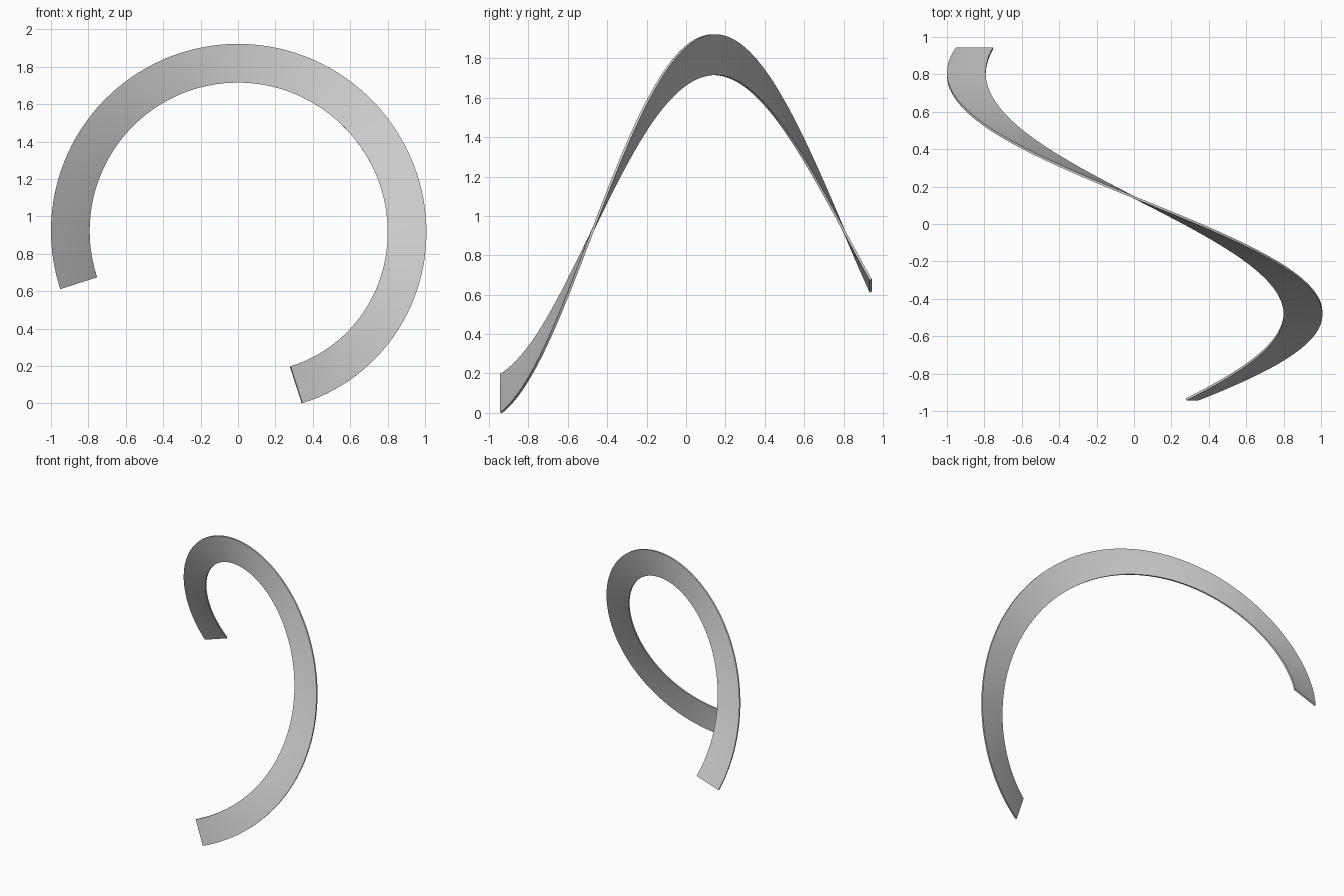
import bpy, bmesh
from math import sin, cos, pi, radians

cube = bpy.data.objects.get("Cube")
if cube:
    bpy.data.objects.remove(cube, do_unlink=True)

STEPS = 96
INNER, OUTER = 0.793, 1.0
AXIS_Z = 0.922
THICKNESS = 0.012

# Plain grey material
grey = bpy.data.materials.new("light grey")
grey.use_nodes = True
colour = (0.6, 0.6, 0.6, 1)
grey.diffuse_color = colour
grey.node_tree.nodes["Principled BSDF"].inputs["Base Color"].default_value = colour


def rung(bm, t):
    """One radial rung of the spiral ribbon, t from 0 (front) to 1 (back)."""
    angle = radians(-72 + 270 * t)
    y = -0.938 + 1.876 * t - 0.047 * sin(pi * t)
    # the front end curls in slightly
    curl = max(0, 1 - t / 0.5) ** 2
    return [bm.verts.new((r * cos(angle) + 0.034 * curl, y,
                          AXIS_Z + r * sin(angle) + 0.03 * curl))
            for r in (INNER, (INNER + OUTER) / 2, OUTER)]


# Three-quarter-turn spiral ribbon
bm = bmesh.new()
rungs = [rung(bm, i / STEPS) for i in range(STEPS + 1)]
for a, b in zip(rungs, rungs[1:]):
    for k in range(2):
        bm.faces.new((a[k], a[k + 1], b[k + 1], b[k]))
bmesh.ops.recalc_face_normals(bm, faces=bm.faces)
mesh = bpy.data.meshes.new("spiral_ribbon")
bm.to_mesh(mesh)
bm.free()
mesh.materials.append(grey)
ribbon = bpy.data.objects.new("spiral_ribbon", mesh)
bpy.context.collection.objects.link(ribbon)

# Thin sheet thickness, smooth faces with crisp rims
solid = ribbon.modifiers.new("thickness", 'SOLIDIFY')
solid.thickness = THICKNESS
solid.offset = 0
bpy.ops.object.select_all(action='DESELECT')
ribbon.select_set(True)
bpy.context.view_layer.objects.active = ribbon
bpy.ops.object.modifier_apply(modifier=solid.name)
bpy.ops.object.shade_smooth_by_angle(angle=radians(30))
